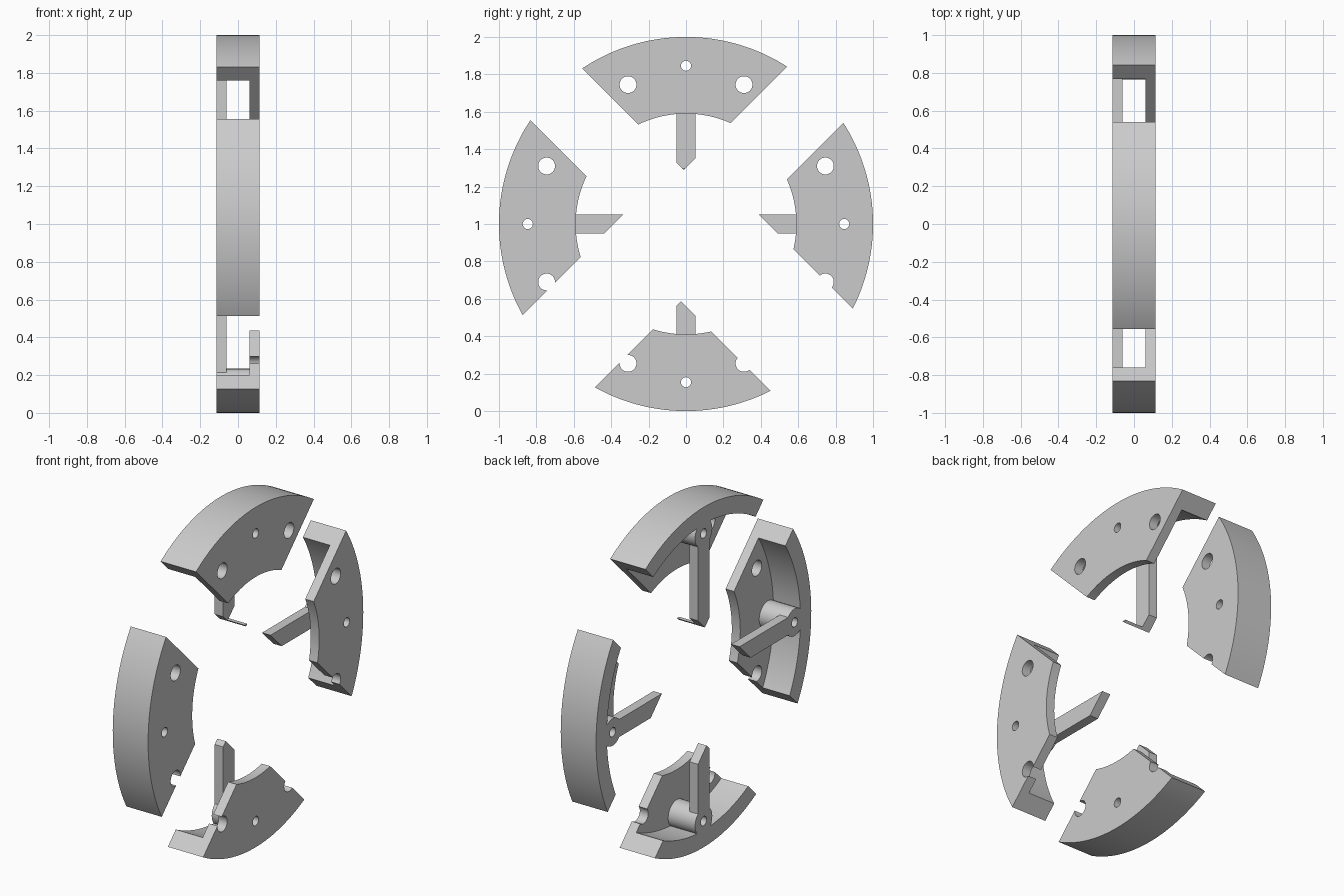
import bpy, bmesh, math

cube = bpy.data.objects.get("Cube")
if cube:
    bpy.data.objects.remove(cube, do_unlink=True)

grey = bpy.data.materials.new("light grey metal")
grey.use_nodes = True
colour = (0.6, 0.6, 0.6, 1)
grey.diffuse_color = colour
grey.node_tree.nodes["Principled BSDF"].inputs["Base Color"].default_value = colour

HALF = 0.115       # half of the wheel width
PLATE = 0.06       # inner face of the side plate
OUTER, RIM, INNER = 1.0, 0.9, 0.59
PIN = 0.846        # radius at which the bosses sit
ARM = 0.052        # half of the arm width
GAPS = [0.277, 0.30, 0.44, 0.385]   # offset of each diagonal cut


def prism(name, points, x0, x1, turn):
    """Extrude a (tangent, radial) outline along x, turned about the hub."""
    c, s = math.cos(turn), math.sin(turn)
    bm = bmesh.new()
    verts = [bm.verts.new((x0, t * c + r * s, 1 - t * s + r * c)) for t, r in points]
    face = bm.faces.new(verts)
    grown = bmesh.ops.extrude_face_region(bm, geom=[face])["geom"]
    bmesh.ops.translate(bm, vec=(x1 - x0, 0, 0),
                        verts=[g for g in grown if isinstance(g, bmesh.types.BMVert)])
    bmesh.ops.recalc_face_normals(bm, faces=bm.faces)
    mesh = bpy.data.meshes.new(name)
    bm.to_mesh(mesh)
    bm.free()
    mesh.materials.append(grey)
    ob = bpy.data.objects.new(name, mesh)
    bpy.context.collection.objects.link(ob)
    return ob


def circle(t, r, radius, n=32):
    return [(t + radius * math.cos(i * math.tau / n),
             r + radius * math.sin(i * math.tau / n)) for i in range(n)]


def arc(radius, gap_a, gap_b, n=40):
    """Points on a circle between the two diagonal cuts."""
    def end(gap):
        t = (math.sqrt(2 * radius ** 2 - gap ** 2) - gap) / 2
        return math.atan2(t, t + gap)
    a, b = -end(gap_a), end(gap_b)
    angles = [a + (b - a) * i / n for i in range(n + 1)]
    return [(radius * math.sin(q), radius * math.cos(q)) for q in angles]


def combine(body, tool, operation):
    bpy.ops.object.select_all(action="DESELECT")
    body.select_set(True)
    bpy.context.view_layer.objects.active = body
    mod = body.modifiers.new(operation.lower(), "BOOLEAN")
    mod.operation, mod.solver, mod.object = operation, "EXACT", tool
    bpy.ops.object.modifier_apply(modifier=mod.name)
    bpy.data.objects.remove(tool, do_unlink=True)


def segment(name, k):
    turn = k * math.pi / 2
    a, b = GAPS[k], GAPS[(k + 1) % 4]

    # Sector block, hollowed to leave a rim and one side plate
    outline = arc(OUTER, a, b) + arc(INNER, a, b)[::-1]
    body = prism(name, outline, -HALF, HALF, turn)
    combine(body, prism("pocket", circle(0, 0, RIM, 192), -0.3, PLATE, turn), "DIFFERENCE")

    # Boss and spoke arm, the arm tip trimmed by the same diagonal cuts
    boss = prism("boss", circle(0, PIN, 0.08, 48), -HALF, PLATE + 0.02, turn)
    peak = max(-ARM, min(ARM, (a - b) / 2))
    tip = [(t, max(a - t, b + t)) for t in sorted({-ARM, peak, ARM})]
    arm = prism("arm", tip + [(ARM, PIN), (-ARM, PIN)], -HALF, -PLATE, turn)
    combine(boss, arm, "UNION")
    if k == 0:
        # Sliver of hub left at the longest arm tip
        top = 0.30
        sliver = [(peak, a - peak), (top - b, top), (a - top, top)]
        combine(boss, prism("hub_sliver", sliver, -HALF, PLATE, turn), "UNION")
    combine(body, boss, "UNION")

    # Pin hole through the boss, and two larger holes in the plate
    combine(body, prism("pin_hole", circle(0, PIN, 0.027), -0.3, 0.3, turn), "DIFFERENCE")
    for side in (-1, 1):
        hole = prism("plate_hole", circle(side * 0.31, 0.745, 0.045), 0.03, 0.3, turn)
        combine(body, hole, "DIFFERENCE")

    bpy.ops.object.shade_smooth_by_angle(angle=math.radians(30))


for k, name in enumerate(["top_segment", "back_segment", "bottom_segment", "front_segment"]):
    segment(name, k)
